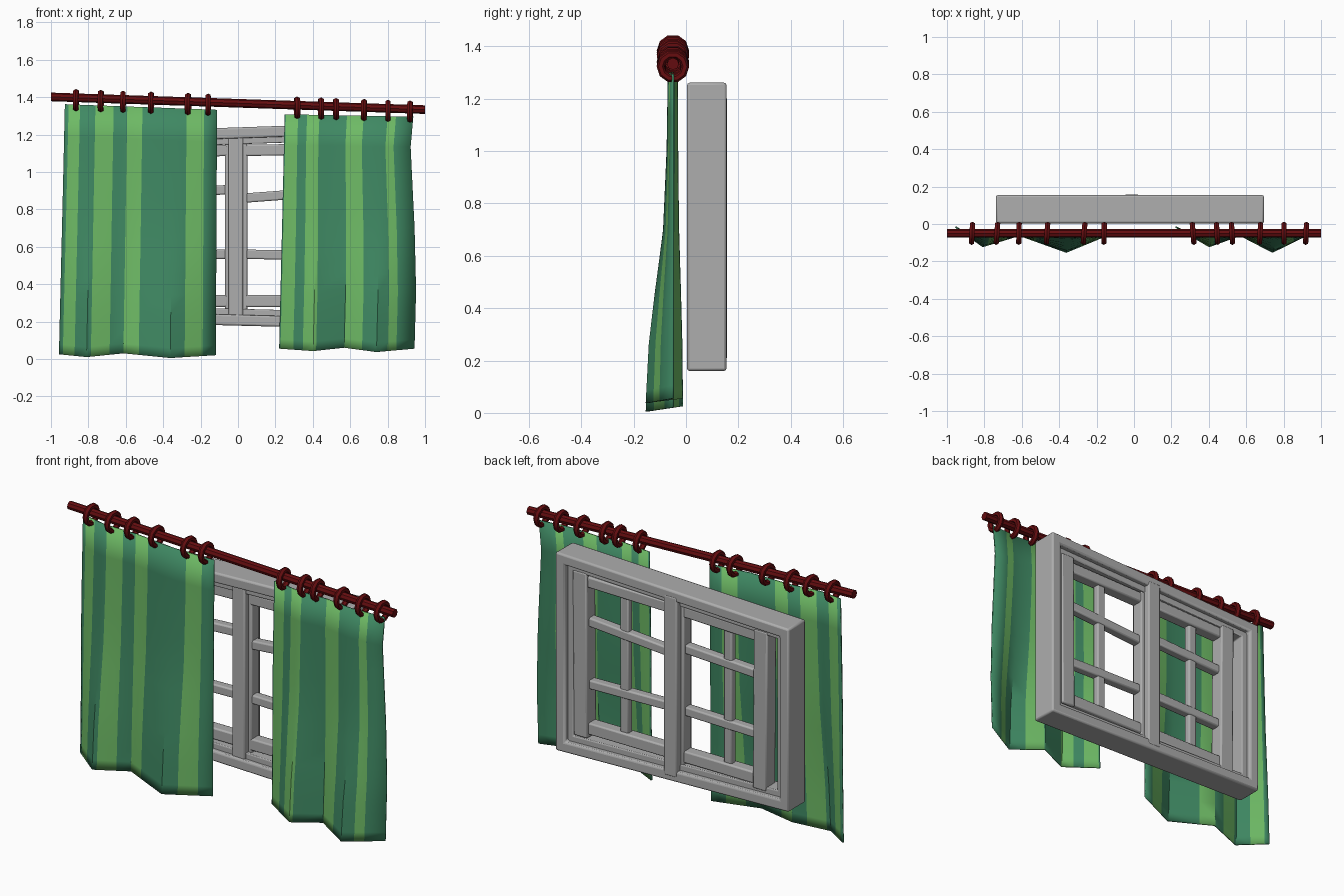
import bpy, bmesh, math, random
from mathutils import Vector, Matrix

if "Cube" in bpy.data.objects:
    bpy.data.objects.remove(bpy.data.objects["Cube"])

random.seed(4)


def material(name, rgb):
    m = bpy.data.materials.new(name)
    m.diffuse_color = (*rgb, 1)
    m.use_nodes = True
    m.node_tree.nodes["Principled BSDF"].inputs["Base Color"].default_value = m.diffuse_color
    return m


GREY = material("window_grey", (0.42, 0.42, 0.42))
RED = material("dark_red", (0.13, 0.004, 0.005))
DARK = material("dark_green", (0.05, 0.25, 0.125))
LIGHT = material("light_green", (0.155, 0.49, 0.13))


def make(name, bm, mats, bevel=0, smooth=True):
    bmesh.ops.recalc_face_normals(bm, faces=bm.faces[:])
    me = bpy.data.meshes.new(name)
    for f in bm.faces:
        f.smooth = smooth
    bm.to_mesh(me)
    bm.free()
    for m in mats:
        me.materials.append(m)
    me.set_sharp_from_angle(angle=math.radians(35))
    ob = bpy.data.objects.new(name, me)
    bpy.context.collection.objects.link(ob)
    if bevel:
        b = ob.modifiers.new("bevel", 'BEVEL')
        b.width, b.segments = bevel, 2
    return ob


def beam(name, a, b, w, y0, y1, bevel=0.008):
    """Straight bar in the window plane from a to b (x, z)."""
    a, b = Vector(a), Vector(b)
    d = (b - a).normalized()
    n = Vector((-d.y, d.x)) * w / 2
    quad = (a - n, b - n, b + n, a + n)
    bm = bmesh.new()
    rings = [[bm.verts.new((p.x, y, p.y)) for p in quad] for y in (y0, y1)]
    bm.faces.new(rings[0])
    bm.faces.new(rings[1])
    for i in range(4):
        j = (i + 1) % 4
        bm.faces.new((rings[0][i], rings[0][j], rings[1][j], rings[1][i]))
    make(name, bm, [GREY], bevel)


# crooked outer outline of the window: left and right x, slanted top and bottom
def outline(inset):
    slope_t = lambda x: 1.238 + 0.034 * x
    slope_b = lambda x: 0.178 - 0.026 * x
    xl, xr = -0.738 + inset, 0.695 - inset
    return [(xl, slope_b(xl) + inset), (xr, slope_b(xr) + inset),
            (xr, slope_t(xr) - inset), (xl, slope_t(xl) - inset)]


def ring_frame(name, outer, inner, y0, y1, bevel):
    bm = bmesh.new()
    loops = [[bm.verts.new((x, y, z)) for x, z in outline(i)]
             for i, y in ((outer, y0), (outer, y1), (inner, y1), (inner, y0))]
    for k in range(4):
        p, q = loops[k], loops[(k + 1) % 4]
        for i in range(4):
            j = (i + 1) % 4
            bm.faces.new((p[i], p[j], q[j], q[i]))
    make(name, bm, [GREY], bevel)


ring_frame("outer_frame", 0, 0.058, 0.004, 0.155, 0.01)
ring_frame("inner_frame", 0.05, 0.09, 0.03, 0.125, 0.006)
beam("centre_post", (-0.012, 0.205), (-0.012, 1.205), 0.08, 0.02, 0.157)


# sashes: inner x, outer x, upper bar heights at inner and outer end
for side, xi, xo, za, zb in (("left", -0.055, -0.58, 0.905, 0.88),
                             ("right", 0.035, 0.60, 0.86, 0.90)):
    s = 1 if xo > 0 else -1
    stile = xo - s * 0.04
    mid = -0.325 if s < 0 else 0.31
    beam(side + "_outer_stile", (stile, 0.26), (stile + s * 0.006, 1.16 + s * 0.015), 0.085, 0.045, 0.128)
    beam(side + "_inner_stile", (xi, 0.26), (xi, 1.15), 0.03, 0.05, 0.12)
    beam(side + "_top_rail", (xi, 1.115), (xo, 1.112 + s * 0.012), 0.06, 0.05, 0.115)
    beam(side + "_bottom_rail", (xi, 0.31), (xo, 0.31), 0.065, 0.05, 0.115)
    beam(side + "_upper_bar", (xi, za), (stile, zb), 0.05, 0.055, 0.105)
    beam(side + "_lower_bar", (xi, 0.56), (stile, 0.55), 0.05, 0.055, 0.105)
    beam(side + "_vertical_bar", (mid, 0.31), (mid, 1.11), 0.05, 0.06, 0.10)


# curtain rod, slightly tilted
ROD_Y = -0.05


def rod_z(x):
    return 1.367 - 0.034 * x


bm = bmesh.new()
tilt = math.atan(0.034)
bmesh.ops.create_cone(bm, cap_ends=True, segments=8, radius1=0.023, radius2=0.023, depth=2,
                      matrix=Matrix.Translation((0, ROD_Y, 1.367))
                      @ Matrix.Rotation(math.pi / 2 + tilt, 4, 'Y'))
make("curtain_rod", bm, [RED])

# curtain rings
for x in (-0.866, -0.733, -0.615, -0.465, -0.267, -0.16,
          0.316, 0.444, 0.524, 0.674, 0.802, 0.92):
    bm = bmesh.new()
    M = (Matrix.Translation((x, ROD_Y, rod_z(x) - 0.013))
         @ Matrix.Rotation(random.uniform(-0.1, 0.1), 4, 'Z'))
    rows = []
    for i in range(10):
        a = math.tau * i / 10
        row = []
        for j in range(6):
            b = math.tau * j / 6
            r = 0.047 + 0.015 * math.cos(b)
            row.append(bm.verts.new(M @ Vector((0.016 * math.sin(b), r * math.cos(a), r * math.sin(a)))))
        rows.append(row)
    for i in range(10):
        for j in range(6):
            p, q, k = rows[i], rows[(i + 1) % 10], (j + 1) % 6
            bm.faces.new((p[j], q[j], q[k], p[k]))
    make("curtain_ring", bm, [RED])


def lerp_table(t, pts):
    for (a, va), (b, vb) in zip(pts, pts[1:]):
        if t <= b:
            return va + (vb - va) * (t - a) / (b - a)
    return pts[-1][1]


BILLOW = [(0, 1), (0.18, 0.86), (0.33, 0.6), (0.52, 0.22), (0.75, 0.06), (1, 0)]


def curtain(name, folds, x_top, x_bot, z_top, z_bot, y_bot, y_top, stripes, edge):
    """Striped sheet: columns at fold lines and stripe edges, billowing at the foot."""
    cols = sorted(set(folds + [e for s in stripes for e in s] + [0, 1]))
    rows = [0, 0.04, 0.1, 0.18, 0.25, 0.33, 0.42, 0.52, 0.63, 0.75, 0.87, 1]
    bm = bmesh.new()
    grid = []
    for u in cols:
        col = []
        for t in rows:
            w = lerp_table(t, BILLOW)
            xa = x_bot[0] + (x_top[0] - x_bot[0]) * t
            xb = x_bot[1] + (x_top[1] - x_bot[1]) * t + lerp_table(t, edge)
            z0 = lerp_table(u, list(zip(folds, z_bot)))
            z1 = z_top[0] + (z_top[1] - z_top[0]) * u
            y0 = lerp_table(u, list(zip(folds, y_bot)))
            y1 = lerp_table(u, list(zip(folds, y_top)))
            col.append(bm.verts.new((xa + (xb - xa) * u, y1 + (y0 - y1) * w, z0 + (z1 - z0) * t)))
        grid.append(col)
    for i in range(len(cols) - 1):
        m = (cols[i] + cols[i + 1]) / 2
        lit = any(a < m < b for a, b in stripes)
        for j in range(len(rows) - 1):
            f = bm.faces.new((grid[i][j], grid[i + 1][j], grid[i + 1][j + 1], grid[i][j + 1]))
            f.material_index = int(lit)
    ob = make(name, bm, [DARK, LIGHT])
    s = ob.modifiers.new("thickness", 'SOLIDIFY')
    s.thickness, s.offset = 0.008, 0


Y_TOP = [-0.035, -0.06, -0.05, -0.065, -0.05]
curtain("left_curtain", [0, 0.175, 0.41, 0.71, 1], (-0.925, -0.112), (-0.955, -0.12),
        (1.362, 1.332), [0.025, 0.01, 0.03, 0.005, 0.02], [-0.015, -0.12, -0.06, -0.15, -0.05],
        Y_TOP, [(0.025, 0.1), (0.2, 0.32), (0.41, 0.51), (0.8, 0.915)], [(0, 0), (1, 0)])
curtain("right_curtain", [0, 0.25, 0.48, 0.72, 1], (0.25, 0.937), (0.222, 0.942),
        (1.308, 1.295), [0.055, 0.042, 0.06, 0.037, 0.055], [-0.015, -0.12, -0.06, -0.15, -0.05],
        Y_TOP, [(0.01, 0.105), (0.175, 0.27), (0.485, 0.615), (0.8, 0.865)],
        [(0, 0), (0.25, 0.01), (0.52, 0.004), (0.87, -0.015), (1, 0)])
